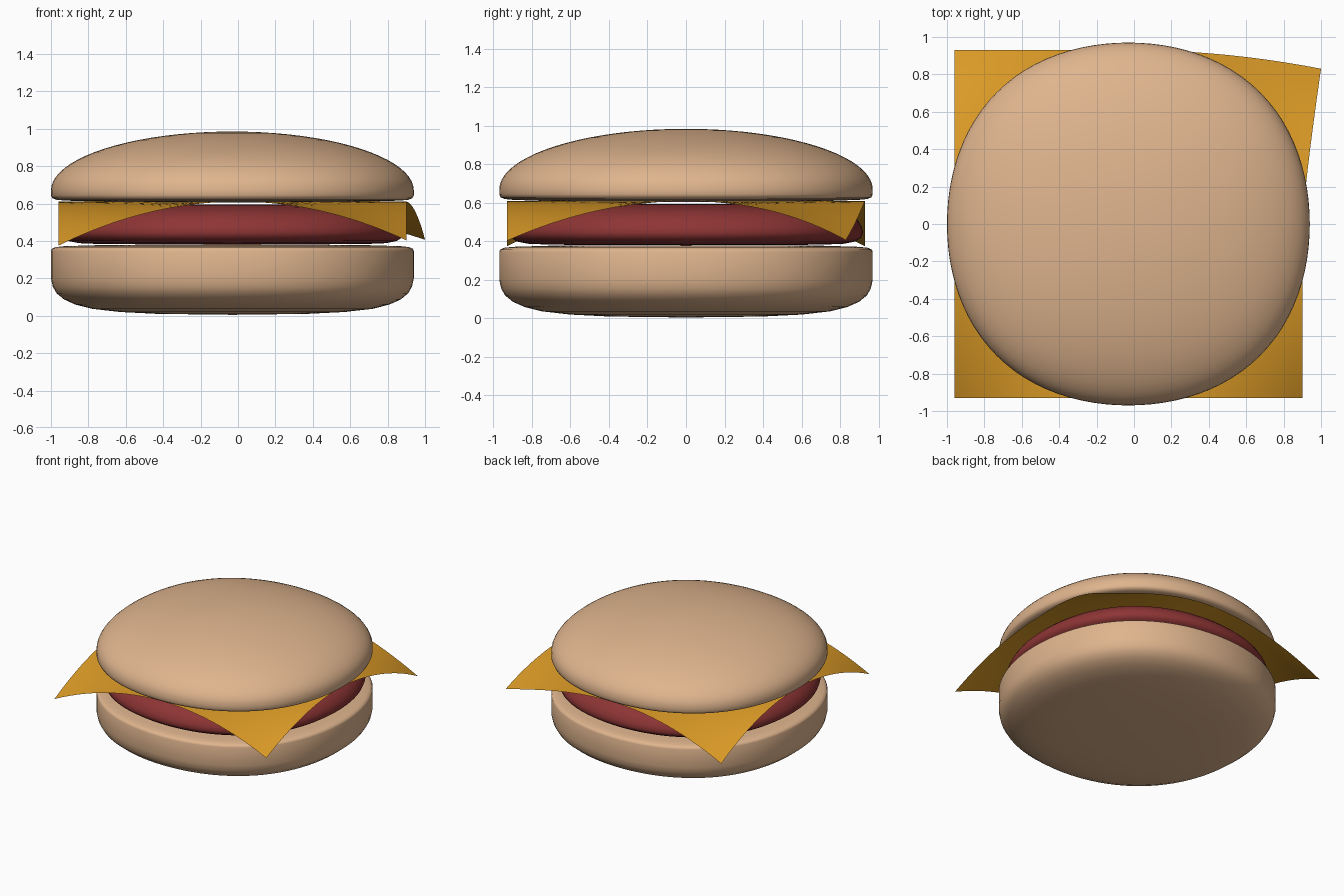
import bpy, bmesh, math

if "Cube" in bpy.data.objects:
    bpy.data.objects.remove(bpy.data.objects["Cube"])

CX = -0.03  # centre of the round parts


def material(name, rgb):
    m = bpy.data.materials.new(name)
    m.diffuse_color = (*rgb, 1)
    m.use_nodes = True
    m.node_tree.nodes["Principled BSDF"].inputs["Base Color"].default_value = m.diffuse_color
    return m


def finish(name, bm, mat, angle=60):
    mesh = bpy.data.meshes.new(name)
    bmesh.ops.recalc_face_normals(bm, faces=bm.faces)
    bm.to_mesh(mesh)
    bm.free()
    ob = bpy.data.objects.new(name, mesh)
    bpy.context.collection.objects.link(ob)
    mesh.materials.append(mat)
    bpy.ops.object.select_all(action='DESELECT')
    ob.select_set(True)
    bpy.context.view_layer.objects.active = ob
    bpy.ops.object.shade_smooth_by_angle(angle=math.radians(angle))
    return ob


def round_part(name, profile, mat, n=96):
    """Lathe a (radius, z) profile with a slightly squared outline."""
    bm = bmesh.new()
    rings = []
    for r, z in profile[1:-1]:
        ring = []
        for i in range(n):
            a = 2 * math.pi * i / n
            k = r * (1 + 0.027 * math.sin(2 * a) ** 2)
            ring.append(bm.verts.new((CX + k * math.cos(a), k * math.sin(a), z)))
        rings.append(ring)
    ends = [bm.verts.new((CX, 0, profile[i][1])) for i in (0, -1)]
    for i in range(n):
        j = (i + 1) % n
        for a, b in zip(rings, rings[1:]):
            bm.faces.new((a[i], a[j], b[j], b[i]))
        bm.faces.new((ends[0], rings[0][j], rings[0][i]))
        bm.faces.new((ends[1], rings[-1][i], rings[-1][j]))
    return finish(name, bm, mat)


bun = material("bun", (0.74, 0.46, 0.27))
meat = material("meat", (0.27, 0.035, 0.035))
yellow = material("cheese", (0.72, 0.33, 0.02))

# Bottom bun: softly rounded base, upright wall, flat top
round_part("bottom_bun", [
    (0, 0.005), (0.4, 0.01), (0.6, 0.02), (0.75, 0.037), (0.84, 0.06), (0.9, 0.087),
    (0.94, 0.12), (0.96, 0.155), (0.97, 0.2), (0.97, 0.345), (0.965, 0.358),
    (0.945, 0.367), (0.9, 0.372), (0.7, 0.378), (0, 0.38)], bun)

# Patty
round_part("patty", [
    (0, 0.38), (0.7, 0.383), (0.82, 0.388), (0.88, 0.4), (0.91, 0.42), (0.92, 0.445),
    (0.913, 0.475), (0.893, 0.51), (0.86, 0.54), (0.81, 0.565), (0.74, 0.582),
    (0.6, 0.592), (0, 0.595)], meat)

# Top bun: elliptical dome over a tight rim and nearly flat underside
dome = [(0.97 * math.sin(t), 0.67 + 0.315 * math.cos(t))
        for t in (math.pi / 2 * i / 20 for i in range(21))]
round_part("top_bun", dome + [
    (0.97, 0.645), (0.963, 0.629), (0.94, 0.62), (0.9, 0.616), (0.73, 0.61),
    (0.4, 0.606), (0, 0.605)], bun)

# Cheese slice: square sheet with drooping corners, one corner pulled aside
bm = bmesh.new()
bmesh.ops.create_grid(bm, x_segments=40, y_segments=40, size=1)
for v in bm.verts:
    u, w = v.co.x, v.co.y
    x, y = CX + 0.93 * u, 0.93 * w
    p, q = max(u, 0), max(w, 0)
    x += 0.1 * p * q ** 1.2
    y -= 0.1 * p * p * q
    v.co = (x, y, 0.61 - 0.295 * (x * y) ** 2)
finish("cheese_slice", bm, yellow)
